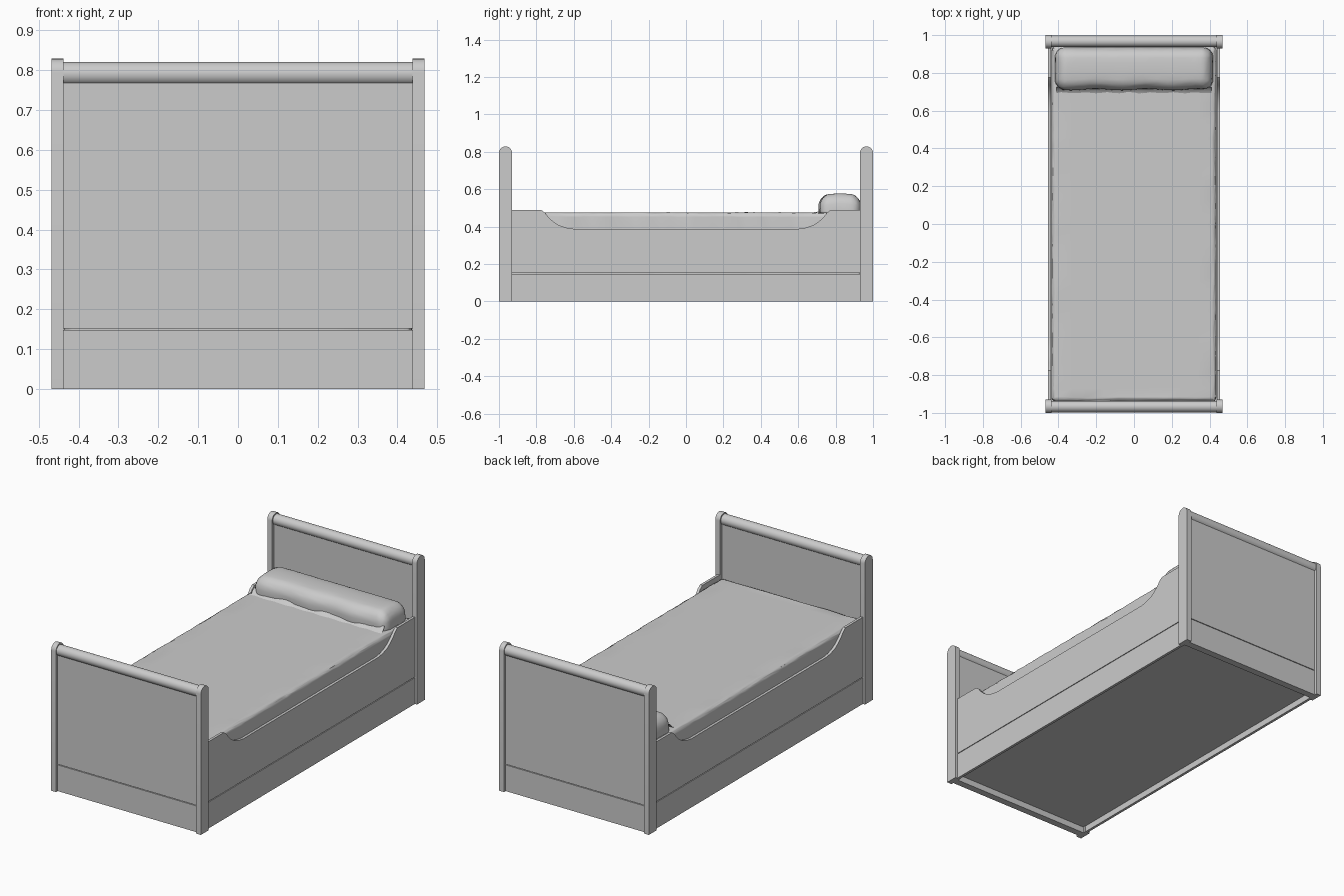
import bpy
import bmesh
import math
import random
from mathutils import Vector

random.seed(4)
cube = bpy.data.objects.get("Cube")
if cube:
    bpy.data.objects.remove(cube, do_unlink=True)

grey = bpy.data.materials.new("plain grey")
grey.use_nodes = True
COLOUR = (0.6, 0.6, 0.6, 1)
grey.diffuse_color = COLOUR
grey.node_tree.nodes["Principled BSDF"].inputs["Base Color"].default_value = COLOUR


def finish(bm, name, smooth=None):
    bmesh.ops.recalc_face_normals(bm, faces=bm.faces[:])
    mesh = bpy.data.meshes.new(name)
    bm.to_mesh(mesh)
    bm.free()
    mesh.materials.append(grey)
    obj = bpy.data.objects.new(name, mesh)
    bpy.context.collection.objects.link(obj)
    if smooth:
        bpy.ops.object.select_all(action='DESELECT')
        obj.select_set(True)
        bpy.context.view_layer.objects.active = obj
        bpy.ops.object.shade_smooth_by_angle(angle=math.radians(smooth))
    return obj


def box_mesh(low, high):
    bm = bmesh.new()
    bmesh.ops.create_cube(bm, size=1)
    low, high = Vector(low), Vector(high)
    for v in bm.verts:
        v.co = (low + high) / 2 + v.co * (high - low)
    return bm


def box(name, low, high):
    return finish(box_mesh(low, high), name)


def slab(name, outline, x0, x1, smooth=30):
    """Extrude a (y, z) outline from x0 to x1."""
    bm = bmesh.new()
    face = bm.faces.new([bm.verts.new((x0, y, z)) for y, z in outline])
    new = bmesh.ops.extrude_face_region(bm, geom=[face])["geom"]
    for v in new:
        if isinstance(v, bmesh.types.BMVert):
            v.co.x = x1
    return finish(bm, name, smooth)


def soft_box(name, low, high, radius, cuts, wrinkle):
    """Rounded cushion: a gridded box whose points are pulled onto a radius."""
    bm = box_mesh(low, high)
    for axis in range(3):
        span = high[axis] - low[axis]
        # dense slices in the rounded margins, regular ones between
        stops = [low[axis] + radius * k / 4 for k in range(1, 5)]
        stops += [high[axis] - radius * k / 4 for k in range(1, 5)]
        inner = span - 2 * radius
        stops += [low[axis] + radius + inner * k / cuts[axis] for k in range(1, cuts[axis])]
        normal = Vector([float(i == axis) for i in range(3)])
        for s in sorted(stops):
            bmesh.ops.bisect_plane(bm, geom=bm.verts[:] + bm.edges[:] + bm.faces[:],
                                   plane_co=normal * s, plane_no=normal)
    for v in bm.verts:
        core = Vector([min(max(c, a + radius), b - radius) for c, a, b in zip(v.co, low, high)])
        away = v.co - core
        rounded = sum(1 for d in away if abs(d) > 1e-5) > 1
        if away.length > 0:
            v.co = core + away.normalized() * max(abs(d) for d in away)
        if rounded:
            v.co += Vector([random.uniform(-wrinkle, wrinkle) for _ in range(3)])
    return finish(bm, name, 60)


# Corner posts with round tops
arc = [math.pi * k / 12 for k in range(13)]
for side, sx in (("left", 1), ("right", -1)):
    for end, sy in (("front", -1), ("back", 1)):
        cy = sy * 0.965
        outline = [(cy + 0.035 * math.cos(a), 0.794 + 0.035 * math.sin(a)) for a in arc]
        outline += [(cy - 0.035, 0), (cy + 0.035, 0)]
        slab(f"{end}_{side}_post", outline, sx * 0.438, sx * 0.468)

# End panels, kick boards and round top rails
for end, sy in (("foot", -1), ("head", 1)):
    ya, yb = sorted((sy * 0.945, sy * 0.985))
    box(f"{end}_panel", (-0.44, ya, 0.152), (0.44, yb, 0.78))
    box(f"{end}_kick_board", (-0.44, ya, 0), (0.44, yb, 0.148))
    ring = [(sy * 0.967 + 0.03 * math.cos(math.tau * k / 24),
             0.791 + 0.03 * math.sin(math.tau * k / 24)) for k in range(24)]
    slab(f"{end}_top_rail", ring, -0.439, 0.439)

# Side boards with the scooped top edge
scoop = [(0.775, 0.49), (0.755, 0.475), (0.735, 0.45), (0.71, 0.427),
         (0.68, 0.408), (0.64, 0.394), (0.6, 0.388)]
top_edge = [(0.935, 0.49)] + scoop
board = top_edge + [(-y, z) for y, z in reversed(top_edge)] + [(-0.935, 0.152), (0.935, 0.152)]
for side, sx in (("left", 1), ("right", -1)):
    slab(f"{side}_side_board", board, sx * 0.44, sx * 0.455)
    xa, xb = sorted((sx * 0.44, sx * 0.455))
    box(f"{side}_kick_board", (xa, -0.935, 0), (xb, 0.935, 0.148))

# Base, mattress and pillow
box("base_board", (-0.44, -0.945, 0.035), (0.44, 0.945, 0.06))
soft_box("mattress", (-0.436, -0.94, 0.06), (0.436, 0.94, 0.476), 0.025, (10, 40, 3), 0.002)
pillow = soft_box("pillow", (-0.42, 0.712, 0.43), (0.42, 0.935, 0.565), 0.055, (24, 4, 1), 0.001)
for v in pillow.data.vertices:
    # crown the pillow and draw in its ends
    across = (v.co.y - 0.825) / 0.11
    if v.co.z > 0.5:
        v.co.z += 0.012 * max(0, 1 - across ** 2)
    v.co.y += 0.004 * math.sin(v.co.x * 23) * max(0, -across)
    v.co.x *= 1 - 0.03 * max(0, (v.co.z - 0.48) / 0.09)

# Blanket hem tucked along the pillow
bm = bmesh.new()
rows = []
for k in range(41):
    x = -0.41 + 0.82 * k / 40
    lift = 0.004 * math.sin(k * 1.1) + random.uniform(-0.001, 0.001)
    rows.append([bm.verts.new(p) for p in ((x, 0.69 + lift, 0.474),
                                           (x, 0.708 + lift, 0.482 + lift / 2),
                                           (x, 0.725, 0.505))])
for a, b in zip(rows, rows[1:]):
    for j in range(2):
        bm.faces.new((a[j], b[j], b[j + 1], a[j + 1]))
finish(bm, "blanket_fold", 60)
